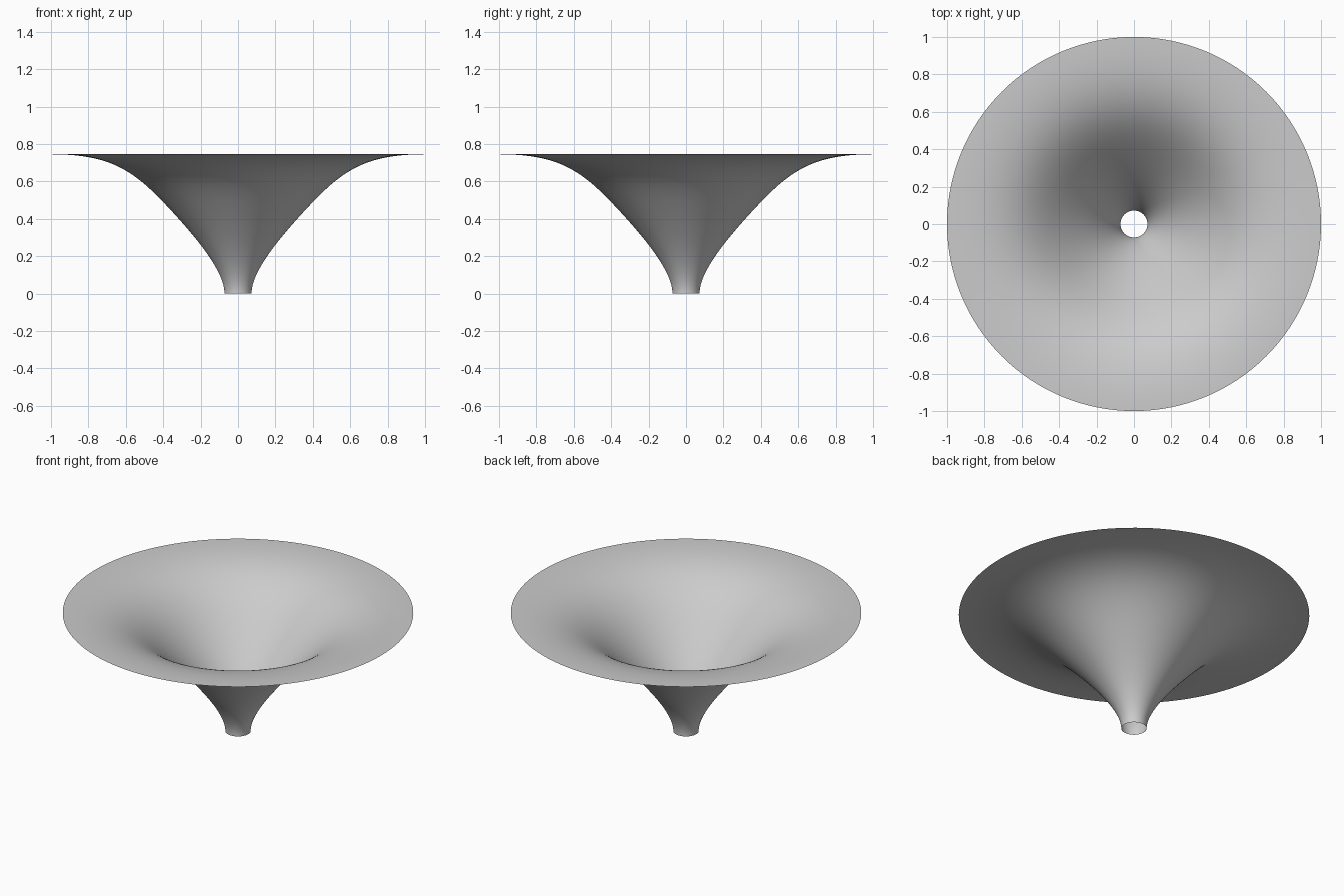
import bpy
import bmesh
from math import radians
from mathutils import Vector
from mathutils.geometry import interpolate_bezier

if "Cube" in bpy.data.objects:
    bpy.data.objects.remove(bpy.data.objects["Cube"], do_unlink=True)

SIDES = 128

# Plain grey material
grey = bpy.data.materials.new("light_grey")
grey.use_nodes = True
colour = (0.6, 0.6, 0.6, 1)
grey.diffuse_color = colour
grey.node_tree.nodes["Principled BSDF"].inputs["Base Color"].default_value = colour


def point(radius, height):
    return Vector((radius, 0, height))


# Flared profile: upright at the throat, straight flank, level at the rim
throat, middle, rim = point(0.072, 0), point(0.36, 0.447), point(1, 0.745)
lower = interpolate_bezier(throat, point(0.072, 0.11), point(0.2, 0.274), middle, 24)
upper = interpolate_bezier(middle, point(0.55, 0.652), point(0.67, 0.745), rim, 32)
profile = lower + upper[1:]

# Spin the profile into an open funnel
bm = bmesh.new()
verts = [bm.verts.new(p) for p in profile]
edges = [bm.edges.new(pair) for pair in zip(verts, verts[1:])]
bmesh.ops.spin(bm, geom=verts + edges, cent=(0, 0, 0), axis=(0, 0, 1),
               angle=radians(360), steps=SIDES, use_merge=True)
bmesh.ops.remove_doubles(bm, verts=bm.verts, dist=0.0001)
bmesh.ops.recalc_face_normals(bm, faces=bm.faces)

# Inner side faces up
bm.normal_update()
if sum(f.normal.z * f.calc_area() for f in bm.faces) < 0:
    bmesh.ops.reverse_faces(bm, faces=bm.faces)

mesh = bpy.data.meshes.new("funnel")
bm.to_mesh(mesh)
bm.free()
mesh.materials.append(grey)
funnel = bpy.data.objects.new("funnel", mesh)
bpy.context.collection.objects.link(funnel)

# Smooth shading
for face in mesh.polygons:
    face.use_smooth = True
